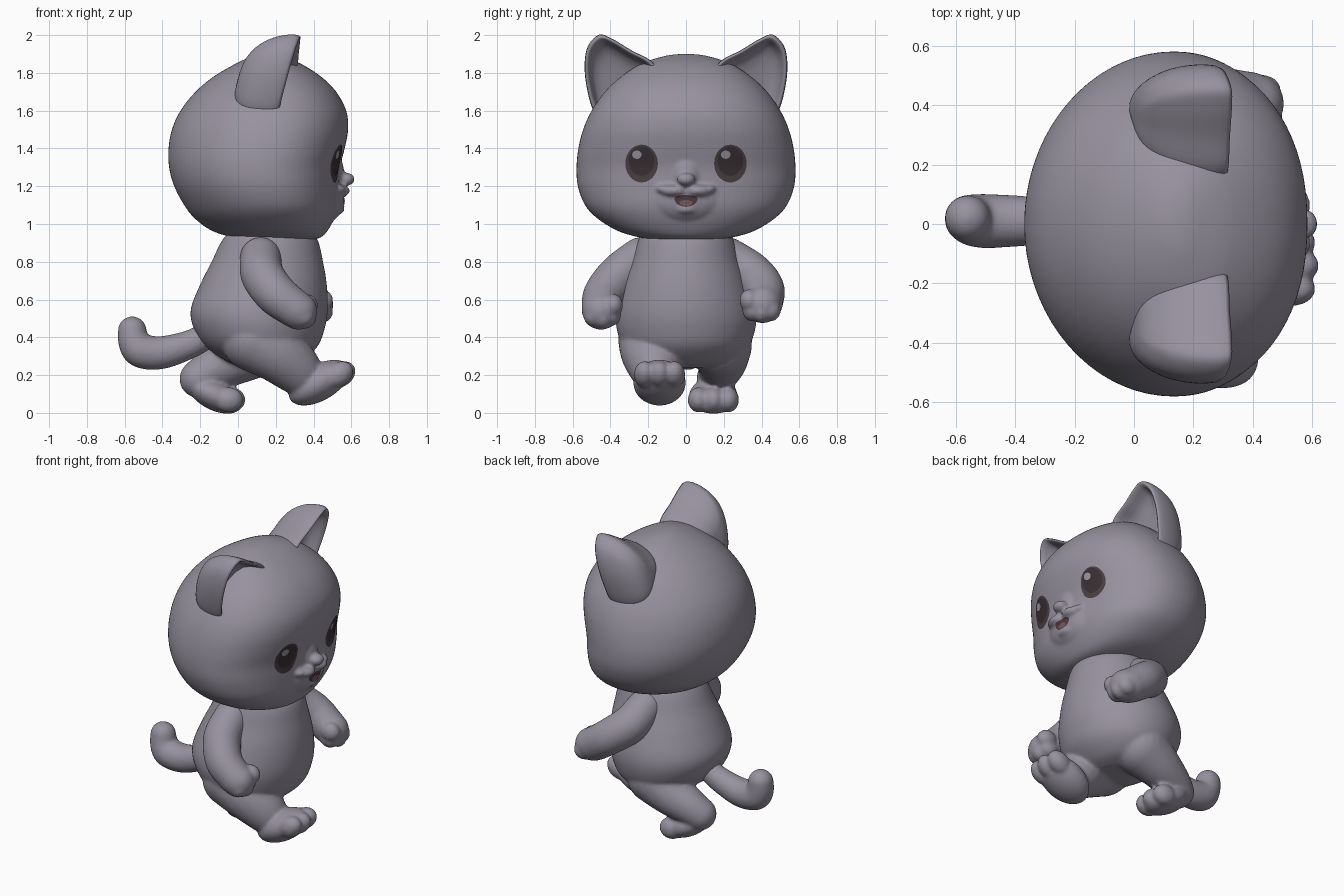
import bpy, bmesh, math
from mathutils import Matrix, Vector

if "Cube" in bpy.data.objects:
    bpy.data.objects.remove(bpy.data.objects["Cube"])


def material(name, rgb):
    m = bpy.data.materials.new(name)
    m.diffuse_color = (*rgb, 1)
    m.use_nodes = True
    m.node_tree.nodes["Principled BSDF"].inputs["Base Color"].default_value = m.diffuse_color
    return m


FUR = material("grey fur", (0.31, 0.287, 0.345))
IRIS = material("dark brown iris", (0.07, 0.05, 0.055))
PUPIL = material("near black pupil", (0.042, 0.03, 0.035))
SHINE = material("pale eye shine", (0.33, 0.31, 0.36))
MOUTH = material("mouth red brown", (0.08, 0.045, 0.05))
TONGUE = material("tongue", (0.18, 0.11, 0.12))


def spline(pts, n, closed=False):
    """Catmull-Rom interpolation of tuples of any length."""
    k, out = len(pts), []
    at = (lambda i: pts[i % k]) if closed else (lambda i: pts[min(max(i, 0), k - 1)])
    for i in range(k if closed else k - 1):
        for j in range(n):
            t = j / n
            out.append(tuple(
                0.5 * (2 * b + (c - a) * t + (2 * a - 5 * b + 4 * c - d) * t * t
                       + (3 * b - a - 3 * c + d) * t ** 3)
                for a, b, c, d in zip(at(i - 1), at(i), at(i + 1), at(i + 2))))
    if not closed:
        out.append(tuple(pts[-1]))
    return out


def ball(bm, centre, radii, tilt=0):
    mat = (Matrix.Translation(centre) @ Matrix.Rotation(math.radians(tilt), 4, 'Y')
           @ Matrix.Diagonal((*radii, 1)))
    bmesh.ops.create_uvsphere(bm, u_segments=24, v_segments=16, radius=1, matrix=mat)


def limb(bm, pts):
    """Overlapping balls along a path of (x, y, z, radius)."""
    for x, y, z, r in spline(pts, 8):
        ball(bm, (x, y, z), (r, r, r))


def skin(bm, rings):
    """Bridge rings of points into a closed surface."""
    loops = [[bm.verts.new(p) for p in ring] for ring in rings]
    n = len(loops[0])
    for a, b in zip(loops, loops[1:]):
        for i in range(n):
            bm.faces.new((a[i], a[(i + 1) % n], b[(i + 1) % n], b[i]))
    bm.faces.new(loops[0][::-1])
    bm.faces.new(loops[-1])


def stack(bm, rows, forward=0, front_power=2):
    """Closed form from rows of (z, back x, front x, half width).
    forward moves the widest line to the front, front_power flattens the front."""
    rings = []
    for z, xb, xf, hy in spline(rows, 4):
        xc = (xb + xf) / 2 + forward * (xf - xb) / 2
        ring = []
        for i in range(72):
            c, s = math.cos(i * math.tau / 72), math.sin(i * math.tau / 72)
            e = 2 / front_power if c > 0 else 1
            ring.append((xc + ((xf - xc) if c > 0 else (xc - xb)) * math.copysign(abs(c) ** e, c),
                         hy * math.copysign(abs(s) ** e, s), z))
        rings.append(ring)
    skin(bm, rings)


def finish(name, bm, mat, voxel=0, smooth=6):
    bmesh.ops.recalc_face_normals(bm, faces=bm.faces[:])
    me = bpy.data.meshes.new(name)
    bm.to_mesh(me)
    bm.free()
    ob = bpy.data.objects.new(name, me)
    bpy.context.collection.objects.link(ob)
    me.materials.append(mat)
    bpy.ops.object.select_all(action='DESELECT')
    ob.select_set(True)
    bpy.context.view_layer.objects.active = ob
    if voxel:
        # fuse overlapping forms into one soft skin
        m = ob.modifiers.new("fuse", 'REMESH')
        m.mode = 'VOXEL'
        m.voxel_size = voxel
        s = ob.modifiers.new("soften", 'SMOOTH')
        s.factor = 0.5
        s.iterations = smooth
        bpy.ops.object.modifier_apply(modifier="fuse")
        bpy.ops.object.modifier_apply(modifier="soften")
    bpy.ops.object.shade_smooth()
    return ob


# Head with muzzle, lips, chin and nose
bm = bmesh.new()
stack(bm, [(.912, .08, .38, .13), (.93, -.03, .44, .25), (.965, -.14, .475, .365),
           (1.03, -.23, .51, .47), (1.1, -.285, .53, .535), (1.2, -.338, .535, .573),
           (1.3, -.365, .54, .58), (1.4, -.368, .565, .57), (1.5, -.35, .583, .545),
           (1.6, -.305, .573, .50), (1.7, -.225, .52, .43), (1.78, -.13, .44, .345),
           (1.85, -.01, .33, .235), (1.89, .08, .22, .11), (1.9, .13, .17, .03)], .1, 2.2)
ball(bm, (.45, 0, 1.135), (.112, .21, .135))
ball(bm, (.49, 0, 1.26), (.073, .09, .13))
for side in (-1, 1):
    ball(bm, (.525, side * .062, 1.176), (.068, .075, .036), 0)
    ball(bm, (.52, side * .115, 1.185), (.05, .045, .026))
ball(bm, (.505, 0, 1.08), (.06, .075, .035))
ball(bm, (.575, 0, 1.237), (.043, .05, .034))
head = finish("head", bm, FUR, .01, 6)

# Ears: domed back, rolled rim and hollow front
outline = spline([(.49, 1.60), (.525, 1.72), (.537, 1.84), (.52, 1.94), (.46, 2.002),
                  (.39, 1.98), (.29, 1.92), (.18, 1.86), (.14, 1.78), (.2, 1.68),
                  (.33, 1.58), (.43, 1.55)], 5, closed=True)
layers = [(math.sin(a) ** .75, .03 + .235 * math.cos(a))
          for a in (i * math.pi / 28 for i in range(1, 15))]
layers += [(.985, .005), (.95, -.01), (.9, -.005), (.85, .02), (.8, .055),
           (.7, .085), (.5, .1), (.25, .105), (.05, .105)]
for side, name in ((-1, "right_ear"), (1, "left_ear")):
    bm = bmesh.new()
    rings = []
    for s, depth in layers:
        ring = []
        for oy, oz in outline:
            y, z = .355 + (oy - .355) * s, 1.77 + (oz - 1.77) * s
            ring.append((.22 + .28 * (z - 1.62) + .1 * (.4 - y) - depth, side * y, z))
        rings.append(ring)
    skin(bm, rings)
    finish(name, bm, FUR)

# Body with both legs in mid stride
bm = bmesh.new()
stack(bm, [(.24, .05, .25, .12), (.27, -.05, .33, .24), (.35, -.17, .42, .33),
           (.45, -.235, .46, .368), (.55, -.25, .475, .37), (.68, -.2, .47, .335),
           (.8, -.14, .45, .29), (.92, -.08, .42, .25), (1.0, 0, .35, .2)])
limb(bm, [(.08, -.19, .39, .17), (.2, -.19, .32, .155), (.3, -.165, .24, .135),
          (.36, -.15, .17, .1)])
ball(bm, (.43, -.14, .16), (.18, .14, .095), -30)
limb(bm, [(.1, .18, .36, .17), (-.03, .19, .28, .135), (-.15, .175, .22, .11),
          (-.21, .155, .18, .1)])
ball(bm, (-.12, .145, .09), (.15, .13, .078), 25)
for i in (-1, 0, 1):
    ball(bm, (.532 + .012 * (i == 0), -.14 + i * .078, .203), (.085, .058, .064), -35)
    ball(bm, (-.05 + .012 * (i == 0), .145 + i * .078, .069), (.078, .058, .067))
finish("body_and_legs", bm, FUR, .011, 6)

# Arms with paw fingers
arms = {
    "right_arm": ([(.12, -.24, .82, .11), (.13, -.35, .73, .115), (.2, -.43, .63, .112),
                   (.29, -.45, .56, .103), (.32, -.45, .54, .1)],
                  [(.34, -.49, .515), (.35, -.44, .505), (.335, -.395, .52), (.36, -.385, .57)]),
    "left_arm": ([(.14, .22, .82, .11), (.17, .34, .74, .115), (.27, .41, .66, .11),
                  (.37, .41, .59, .105), (.405, .405, .575, .1)],
                 [(.43, .45, .545), (.44, .40, .535), (.425, .35, .545), (.44, .335, .595)]),
}
for name, (path, fingers) in arms.items():
    bm = bmesh.new()
    limb(bm, path)
    for f in fingers:
        ball(bm, f, (.064, .052, .06))
    finish(name, bm, FUR, .01, 6)

# Tail with upturned end
bm = bmesh.new()
limb(bm, [(-.15, .01, .42, .07), (-.25, .01, .365, .075), (-.4, .01, .32, .087),
          (-.51, .01, .328, .091), (-.55, .015, .375, .084), (-.56, .02, .435, .076)])
finish("tail", bm, FUR, .01, 6)

# Thin painted patches draped over the face
bpy.context.view_layer.update()


def patch(name, y, z, ry, rz, lift, mat, flat_top=1):
    bm = bmesh.new()
    rings = []
    for k in range(1, 9):
        ring = []
        for i in range(40):
            a = i * math.tau / 40
            py = y + ry * k / 8 * math.cos(a)
            pz = z + rz * k / 8 * math.sin(a) * (flat_top if math.sin(a) > 0 else 1)
            hit, loc, nor, _ = head.ray_cast(Vector((2, py, pz)), Vector((-1, 0, 0)))
            ring.append((loc.x + lift, py, pz))
        rings.append([bm.verts.new(p) for p in ring])
    bm.faces.new(rings[0])
    for a, b in zip(rings, rings[1:]):
        for i in range(40):
            j = (i + 1) % 40
            bm.faces.new((a[i], b[i], b[j], a[j]))
    finish(name, bm, mat)


for side, name in ((-1, "right"), (1, "left")):
    y = side * .235
    patch(name + "_eye", y, 1.32, .086, .1, .003, IRIS)
    patch(name + "_pupil", y, 1.333, .068, .078, .005, PUPIL)
    patch(name + "_eye_shine", y - .025, 1.367, .025, .022, .007, SHINE)
patch("mouth", 0, 1.137, .062, .046, .003, MOUTH, .35)
patch("tongue", 0, 1.112, .034, .015, .005, TONGUE)
